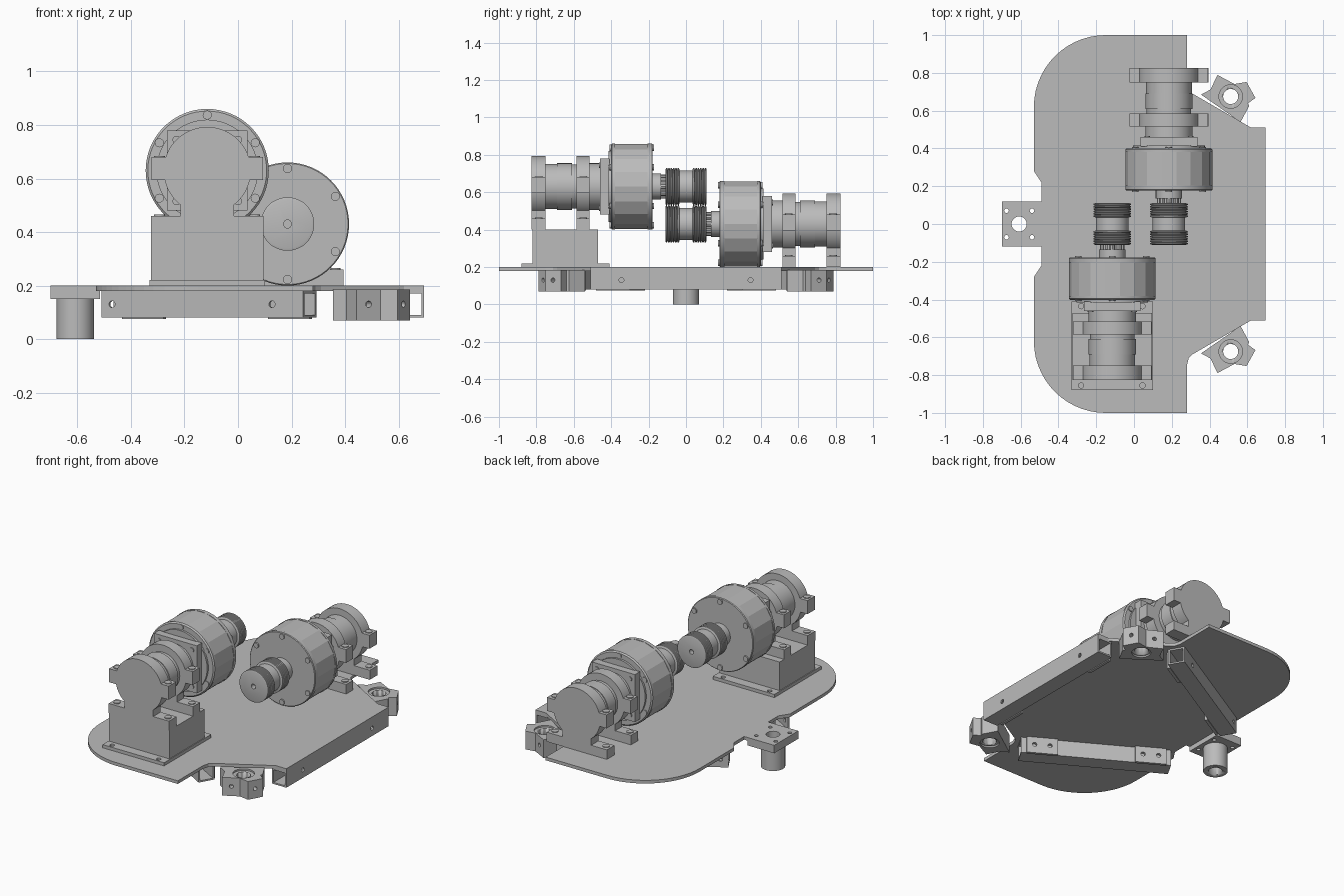
import bpy, bmesh, math
from mathutils import Matrix, Vector

if "Cube" in bpy.data.objects:
    bpy.data.objects.remove(bpy.data.objects["Cube"])

GREY = (0.5, 0.5, 0.5, 1)
metal = bpy.data.materials.new("plain grey metal")
metal.use_nodes = True
metal.diffuse_color = GREY
metal.node_tree.nodes["Principled BSDF"].inputs["Base Color"].default_value = GREY


def finish(name, bm, smooth=False):
    bmesh.ops.recalc_face_normals(bm, faces=bm.faces)
    me = bpy.data.meshes.new(name)
    bm.to_mesh(me)
    bm.free()
    me.materials.append(metal)
    ob = bpy.data.objects.new(name, me)
    bpy.context.collection.objects.link(ob)
    if smooth:
        bpy.ops.object.select_all(action='DESELECT')
        ob.select_set(True)
        bpy.context.view_layer.objects.active = ob
        bpy.ops.object.shade_smooth_by_angle(angle=math.radians(30))
    return ob


def prism(name, pts, z0, z1):
    """Extrude an outline in xy from z0 to z1."""
    bm = bmesh.new()
    face = bm.faces.new([bm.verts.new((x, y, z0)) for x, y in pts])
    ext = bmesh.ops.extrude_face_region(bm, geom=[face])
    moved = [v for v in ext["geom"] if isinstance(v, bmesh.types.BMVert)]
    bmesh.ops.translate(bm, vec=(0, 0, z1 - z0), verts=moved)
    return finish(name, bm)


def box(name, x0, x1, y0, y1, z0, z1):
    return prism(name, [(x0, y0), (x1, y0), (x1, y1), (x0, y1)], z0, z1)


def lathe(name, profile, at, axis, steps=48):
    """Solid of revolution from (distance, radius) pairs along an axis."""
    bm = bmesh.new()
    rings = []
    for d, r in profile:
        rings.append([bm.verts.new((r * math.cos(math.tau * i / steps),
                                    r * math.sin(math.tau * i / steps), d)) for i in range(steps)])
    for a, b in zip(rings, rings[1:]):
        for i in range(steps):
            j = (i + 1) % steps
            bm.faces.new((a[i], a[j], b[j], b[i]))
    bm.faces.new(rings[0])
    bm.faces.new(rings[-1])
    turn = Vector((0, 0, 1)).rotation_difference(Vector(axis)).to_matrix().to_4x4()
    bm.transform(Matrix.Translation(at) @ turn)
    return finish(name, bm, steps > 20)


def rod(name, at, axis, r, length, steps=32):
    return lathe(name, [(0, r), (length, r)], at, axis, steps)


def cut(ob, cutters):
    for c in cutters:
        mod = ob.modifiers.new("cut", 'BOOLEAN')
        mod.operation, mod.solver, mod.object = 'DIFFERENCE', 'EXACT', c
        bpy.context.view_layer.objects.active = ob
        bpy.ops.object.modifier_apply(modifier=mod.name)
        bpy.data.objects.remove(c)
    return ob


UP = (0, 0, 1)

# Deck plate: half outline, mirrored front to back
half = [(-0.49, 0.22), (-0.53, 0.28)]
half += [(-0.15 - 0.38 * math.cos(t), 0.62 + 0.38 * math.sin(t))
         for t in [math.pi / 2 * i / 14 for i in range(15)]]
half += [(0.28, 1), (0.28, 0.75), (0.29, 0.71), (0.31, 0.69), (0.62, 0.51), (0.695, 0.51)]
prism("deck_plate", half + [(x, -y) for x, y in reversed(half)], 0.18, 0.2)

# Mounting tab and hollow foot
bolts = [(x, y) for x in (-0.675, -0.54) for y in (-0.07, 0.07)]
for name, z0, z1 in (("tab_top", 0.18, 0.2), ("tab_lower", 0.15, 0.18)):
    tab = box(name, -0.7, -0.49 if z0 > 0.16 else -0.515, -0.12, 0.12, z0, z1)
    cut(tab, [rod("bore", (-0.608, 0, 0.1), UP, 0.04, 0.2)] +
        [rod("hole", (x, y, 0.1), UP, 0.012, 0.2, 16) for x, y in bolts])
cut(rod("foot", (-0.608, 0, 0), UP, 0.07, 0.15, 40),
    [rod("bore", (-0.608, 0, -0.1), UP, 0.04, 0.4)])

# Triangular frame of square tubes with inner splice plates
R = 0.578
for turn, a0, a1, side in ((0, -0.51, 0.51, "right"), (120, -0.48, 0.39, "back"),
                           (-120, -0.39, 0.48, "front")):
    place = Matrix.Translation((0.117, 0, 0)) @ Matrix.Rotation(math.radians(turn), 4, 'Z')
    tube = box(side + "_tube", R - 0.1, R, a0, a1, 0.08, 0.18)
    cut(tube, [box("core", R - 0.09, R - 0.01, a0 - 0.1, a1 + 0.1, 0.09, 0.17)] +
        [rod("hole", (R - 0.05, y, 0.13), (1, 0, 0), 0.013, 0.1, 16) for y in (-0.345, 0.345)])
    tube.data.transform(place)
    for k, y in (("a", a0 + 0.03), ("b", a1 - 0.21)):
        plate = box(side + "_splice_" + k, R - 0.118, R - 0.1, y, y + 0.18, 0.075, 0.178)
        cut(plate, [rod("hole", (R - 0.2, y + d, 0.13), (1, 0, 0), 0.013, 0.2, 16)
                    for d in (0.045, 0.135)])
        plate.data.transform(place)

# Corner hubs with a vertical bore
hub_outline = [(0.355, 0.685), (0.405, 0.712), (0.442, 0.789), (0.532, 0.741), (0.596, 0.752),
               (0.643, 0.667), (0.604, 0.64), (0.645, 0.6), (0.564, 0.54)]
hub_outline[7] = (0.61, 0.625)
for s, side in ((1, "back"), (-1, "front")):
    hub = prism(side + "_hub", [(x, s * y) for x, y in hub_outline], 0.07, 0.185)
    c = (0.512, s * 0.675)
    cut(hub, [rod("bore", (*c, 0), UP, 0.04, 0.4),
              rod("recess", (*c, 0.175), UP, 0.062, 0.1),
              rod("recess", (*c, 0), UP, 0.055, 0.08),
              rod("hole", (0.47, s * 0.73, 0.13), (0.47, s * 0.88, 0), 0.012, 0.2, 16),
              rod("hole", (0.58, s * 0.69, 0.13), (0.87, s * 0.5, 0), 0.012, 0.2, 16)])

# Pedestal under the raised motor
base = box("pedestal_base", -0.33, 0.1, -0.88, -0.41, 0.2, 0.22)
cut(base, [rod("hole", (x, y, 0.19), UP, 0.014, 0.1, 16)
           for x in (-0.28, 0.045) for y in (-0.855, -0.435)])
box("pedestal", -0.325, 0.095, -0.82, -0.47, 0.22, 0.4)


def motor_unit(side, cx, cz, s):
    """Motor, gear drum and roller along y; s is the outward direction."""
    out = (0, s, 0)
    origin = (cx, 0, cz)

    # Grooved roller with a smooth waist
    prof = []
    ridges = 6
    pitch = 0.075 / ridges
    for start in (-0.11, 0.035):
        for i in range(ridges):
            d = start + i * pitch
            prof += [(d, 0.09), (d + pitch * 0.25, 0.1), (d + pitch * 0.7, 0.1), (d + pitch, 0.09)]
        if start < 0:
            prof += [(-0.034, 0.086), (0.034, 0.086)]
    cut(lathe(side + "_roller", prof, origin, out),
        [rod("centre", (cx, -s * 0.13, cz), out, 0.015, 0.05, 16)])
    lathe(side + "_shaft", [(0.1, 0.05), (0.135, 0.05), (0.135, 0.07), (0.19, 0.07)], origin, out)
    for i in range(8):
        a = math.tau * i / 8
        rod(side + "_spline", (cx + 0.05 * math.cos(a), s * 0.1, cz + 0.05 * math.sin(a)),
            out, 0.014, 0.09, 8)

    # Gear drum: faceted shell between round end covers
    lathe(side + "_drum_cover", [(0.178, 0.226), (0.182, 0.23), (0.205, 0.23)], origin, out, 64)
    lathe(side + "_drum_shell", [(0.2, 0.23), (0.385, 0.23)], origin, out, 18)
    lathe(side + "_drum_back", [(0.38, 0.23), (0.395, 0.23), (0.402, 0.222)], origin, out, 64)
    lathe(side + "_drum_step", [(0.4, 0.19), (0.415, 0.19)], origin, out)
    for i in range(6):
        a = math.tau * (i / 6 + 0.25)
        rod(side + "_drum_bolt", (cx + 0.207 * math.cos(a), s * 0.17, cz + 0.207 * math.sin(a)),
            out, 0.017, 0.238, 12)

    # Square motor flange with corner screws
    box(side + "_flange", cx - 0.15, cx + 0.15, s * 0.41, s * 0.46, cz - 0.15, cz + 0.15)
    for dx in (-0.115, 0.115):
        for dz in (-0.115, 0.115):
            rod(side + "_flange_screw", (cx + dx, s * 0.45, cz + dz), out, 0.015, 0.016, 12)

    # Motor body
    lathe(side + "_motor", [(0.45, 0.125), (0.585, 0.125), (0.585, 0.118), (0.61, 0.118),
                            (0.61, 0.125), (0.69, 0.125), (0.69, 0.121), (0.78, 0.121)], origin, out)

    # Two clamps: round cap, ears, neck and foot
    for k, y0, y1 in (("inner", 0.515, 0.585), ("outer", 0.75, 0.825)):
        n = side + "_" + k + "_clamp_"
        ya, yb = s * y0, s * y1
        rod(n + "cap", (cx, ya, cz), out, 0.163, y1 - y0, 48)
        box(n + "ears", cx - 0.208, cx + 0.208, ya, yb, cz - 0.035, cz + 0.05)
        box(n + "neck", cx - 0.1, cx + 0.1, ya, yb, cz - 0.2, cz - 0.05)
        box(n + "foot", cx - 0.21, cx + 0.21, ya, yb, cz - 0.23, cz - 0.17)
        for dx in (-0.178, 0.178):
            for z in (cz + 0.05, cz - 0.17):
                rod(n + "bolt", (cx + dx, (ya + yb) / 2, z), UP, 0.02, 0.005, 16)


motor_unit("front", -0.115, 0.63, -1)
motor_unit("back", 0.185, 0.43, 1)
